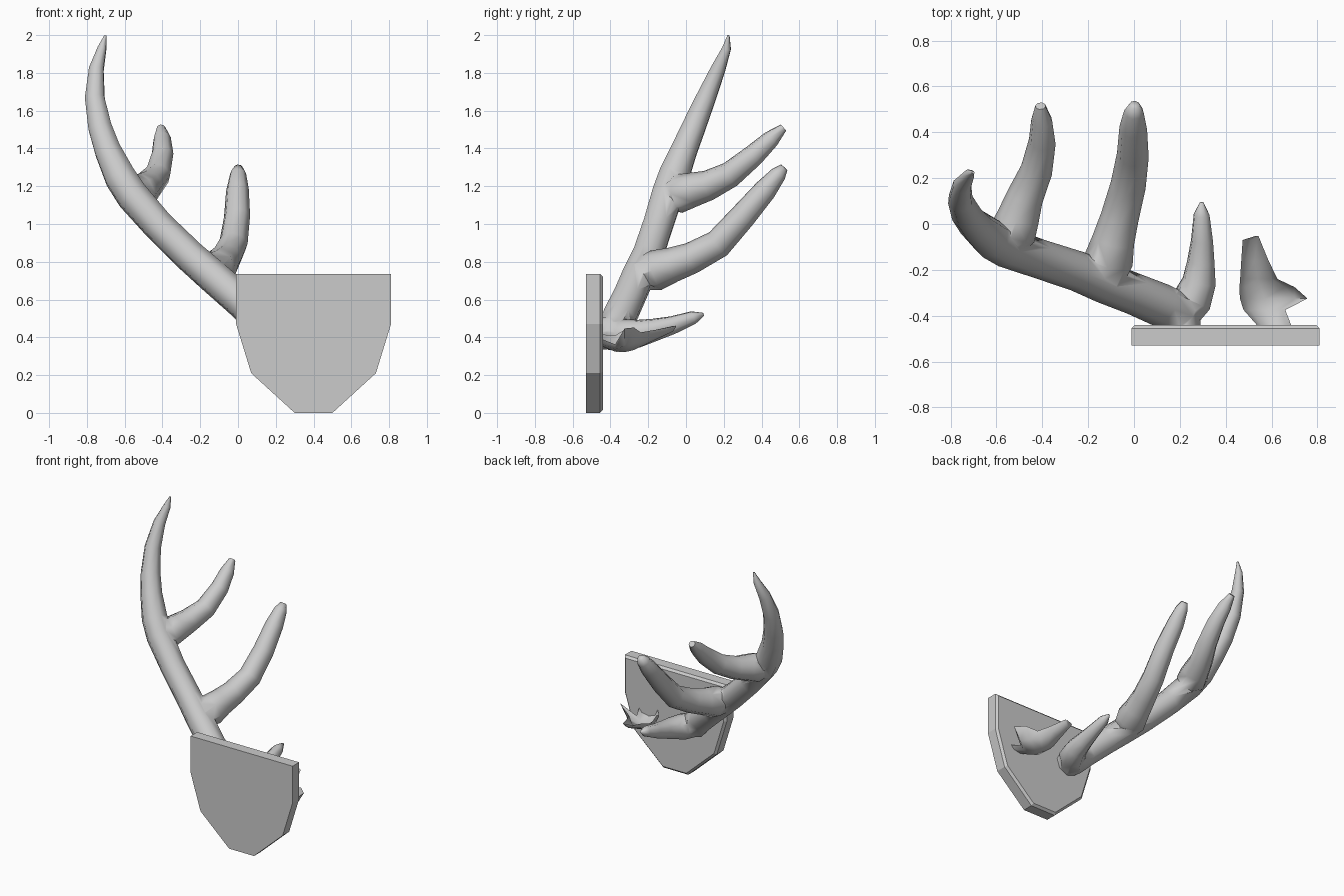
import bpy, bmesh, math
from mathutils import Vector

if "Cube" in bpy.data.objects:
    bpy.data.objects.remove(bpy.data.objects["Cube"])


def make_object(name, bm, smooth=None):
    bmesh.ops.recalc_face_normals(bm, faces=bm.faces)
    mesh = bpy.data.meshes.new(name)
    bm.to_mesh(mesh)
    bm.free()
    ob = bpy.data.objects.new(name, mesh)
    bpy.context.collection.objects.link(ob)
    if smooth:
        shade(ob, smooth)
    return ob


def activate(ob):
    bpy.ops.object.select_all(action='DESELECT')
    ob.select_set(True)
    bpy.context.view_layer.objects.active = ob


def shade(ob, degrees):
    activate(ob)
    bpy.ops.object.shade_smooth_by_angle(angle=math.radians(degrees))


def tube(name, stations, sides=8):
    """Tapered tube through (x, y, z, radius) stations."""
    bm = bmesh.new()
    pts = [Vector(s[:3]) for s in stations]
    side = Vector((1, 0.13, 0.07))
    rings = []
    for i, p in enumerate(pts):
        a, b = pts[max(i - 1, 0)], pts[min(i + 1, len(pts) - 1)]
        t = (b - a).normalized()
        side = (side - t * side.dot(t)).normalized()
        up = t.cross(side)
        r = stations[i][3] * 1.03
        rings.append([bm.verts.new(p + r * (math.cos(k) * side + math.sin(k) * up))
                      for k in (2 * math.pi * n / sides for n in range(sides))])
    for r0, r1 in zip(rings, rings[1:]):
        for k in range(sides):
            j = (k + 1) % sides
            bm.faces.new((r0[k], r0[j], r1[j], r1[k]))
    bm.faces.new(rings[0])
    bm.faces.new(rings[-1])
    return make_object(name, bm)


# Shield-shaped wall plaque with a small chamfer on the antler side
half = [(0.10, 0.0), (0.33, 0.21), (0.41, 0.47), (0.41, 0.735)]
outline = [(0.40 + x, z) for x, z in half] + [(0.40 - x, z) for x, z in reversed(half)]
bm = bmesh.new()
face = bm.faces.new([bm.verts.new((x, -0.53, z)) for x, z in outline])
ext = bmesh.ops.extrude_face_region(bm, geom=[face])
top = [v for v in ext['geom'] if isinstance(v, bmesh.types.BMVert)]
bmesh.ops.translate(bm, verts=top, vec=(0, 0.09, 0))
rim = [e for e in bm.edges if all(v.co.y > -0.45 for v in e.verts)]
bmesh.ops.bevel(bm, geom=rim, offset=0.015, segments=1, affect='EDGES')
make_object("wall_plaque", bm)

# Whole antler: main beam with three tines merged into it
antler = tube("antler", [
    (0.205, -0.46, 0.42, 0.085), (0.20, -0.39, 0.425, 0.095), (0.12, -0.355, 0.50, 0.092),
    (0.0, -0.305, 0.605, 0.088), (-0.13, -0.255, 0.72, 0.088), (-0.25, -0.205, 0.825, 0.085),
    (-0.42, -0.15, 0.99, 0.083), (-0.56, -0.10, 1.15, 0.087), (-0.625, -0.065, 1.25, 0.085),
    (-0.69, -0.01, 1.39, 0.072), (-0.73, 0.04, 1.51, 0.065), (-0.758, 0.105, 1.665, 0.054),
    (-0.75, 0.17, 1.82, 0.040), (-0.72, 0.215, 1.93, 0.024), (-0.702, 0.225, 1.998, 0.006)])
tines = {
    "brow_tine": [
        (0.20, -0.40, 0.415, 0.080), (0.255, -0.33, 0.41, 0.085), (0.285, -0.25, 0.42, 0.073),
        (0.292, -0.165, 0.44, 0.060), (0.297, -0.07, 0.465, 0.048), (0.295, 0.04, 0.505, 0.035),
        (0.295, 0.094, 0.522, 0.008)],
    "lower_tine": [
        (-0.13, -0.25, 0.73, 0.080), (-0.112, -0.16, 0.755, 0.105), (-0.09, -0.07, 0.785, 0.090),
        (-0.062, 0.03, 0.82, 0.081), (-0.025, 0.17, 0.895, 0.075), (-0.005, 0.30, 1.04, 0.068),
        (-0.003, 0.42, 1.18, 0.059), (0.0, 0.49, 1.265, 0.042), (0.002, 0.52, 1.30, 0.022)],
    "upper_tine": [
        (-0.56, -0.10, 1.15, 0.070), (-0.53, -0.04, 1.16, 0.100), (-0.505, 0.03, 1.18, 0.090),
        (-0.475, 0.12, 1.205, 0.078), (-0.425, 0.235, 1.262, 0.068), (-0.40, 0.36, 1.365, 0.058),
        (-0.402, 0.45, 1.45, 0.046), (-0.408, 0.515, 1.51, 0.022)],
}
for name, stations in tines.items():
    tine = tube(name, stations)
    activate(antler)
    mod = antler.modifiers.new("merge", 'BOOLEAN')
    mod.operation = 'UNION'
    mod.solver = 'EXACT'
    mod.object = tine
    bpy.ops.object.modifier_apply(modifier=mod.name)
    bpy.data.objects.remove(tine)
shade(antler, 75)

# Broken antler stub: open lower shell, each row is y, left rim, bottom, right rim (x, z)
rows = [
    (-0.445, (0.54, 0.415), (0.61, 0.352), (0.687, 0.39)),
    (-0.375, (0.478, 0.41), (0.575, 0.324), (0.66, 0.363)),
    (-0.325, (0.462, 0.44), (0.57, 0.321), (0.757, 0.447)),
    (-0.275, (0.46, 0.415), (0.555, 0.333), (0.70, 0.452)),
    (-0.24, (0.463, 0.41), (0.54, 0.35), (0.626, 0.426)),
    (-0.16, (0.468, 0.44), (0.525, 0.388), (0.587, 0.44)),
    (-0.07, (0.474, 0.46), (0.51, 0.43), (0.55, 0.458)),
    (-0.052, (0.53, 0.46), (0.537, 0.455), (0.543, 0.462)),
]
bm = bmesh.new()
grid = []
for y, left, low, right in rows:
    def quarter(rim, k=0.29):
        return (rim[0] + (low[0] - rim[0]) * k, rim[1] + (low[1] - rim[1]) * 0.71)
    profile = [left, quarter(left), low, quarter(right), right]
    grid.append([bm.verts.new((x, y, z)) for x, z in profile])
for a, b in zip(grid, grid[1:]):
    for i in range(4):
        bm.faces.new((a[i], a[i + 1], b[i + 1], b[i]))
make_object("broken_antler_stub", bm, 60)
